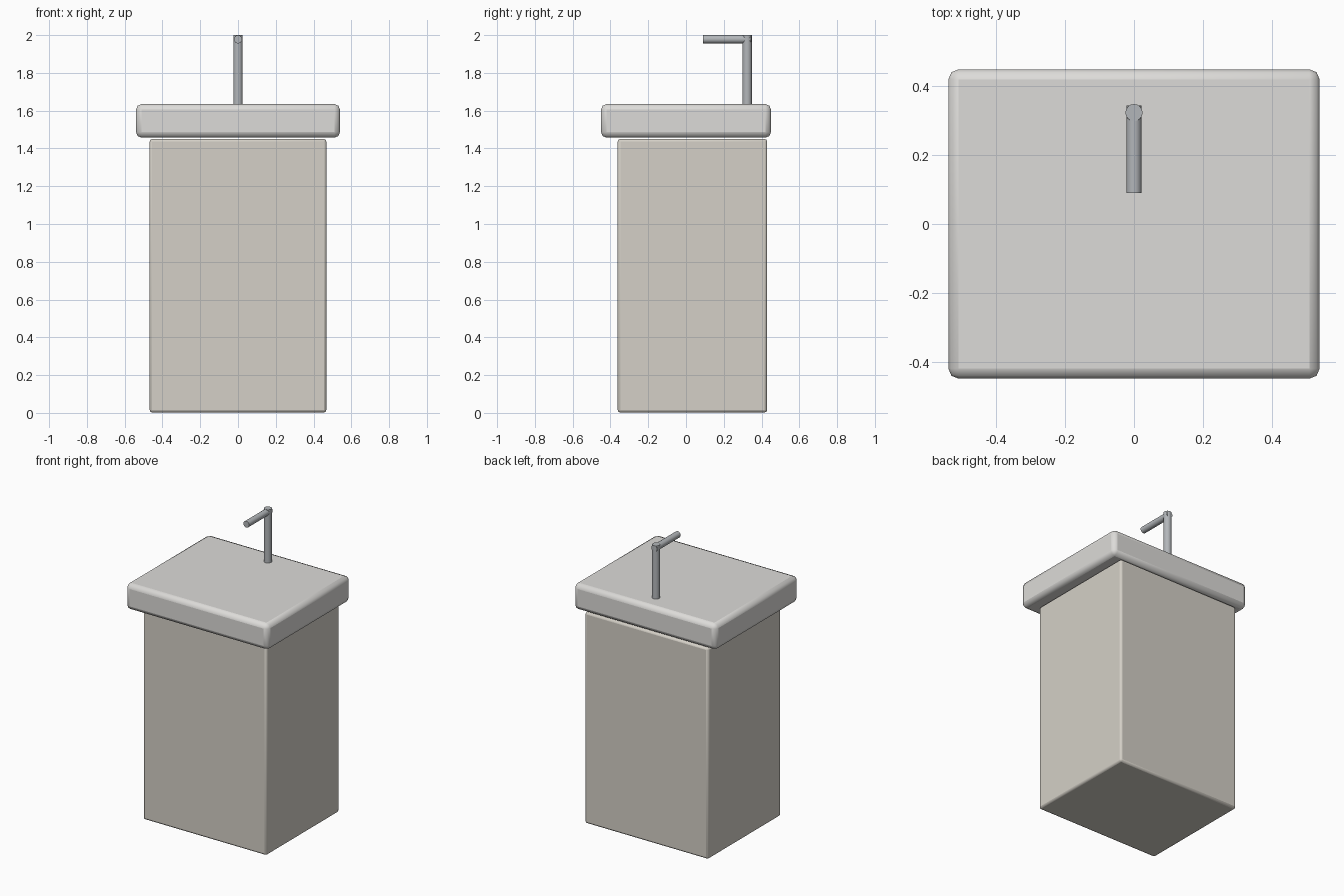
import bpy
from math import pi

if "Cube" in bpy.data.objects:
    bpy.data.objects.remove(bpy.data.objects["Cube"])


def rounded_box(name, x, y, z, bevel):
    """Box from (min, max) ranges with softened edges."""
    bpy.ops.mesh.primitive_cube_add(size=1, location=[sum(r) / 2 for r in (x, y, z)])
    ob = bpy.context.object
    ob.name = name
    ob.scale = [r[1] - r[0] for r in (x, y, z)]
    bpy.ops.object.transform_apply(location=False, rotation=False, scale=True)
    mod = ob.modifiers.new("Bevel", "BEVEL")
    mod.width = bevel
    mod.segments = 2
    bpy.ops.object.shade_smooth_by_angle()
    return ob


def pipe(name, radius, length, location, rotation=(0, 0, 0)):
    bpy.ops.mesh.primitive_cylinder_add(vertices=16, radius=radius, depth=length,
                                        location=location, rotation=rotation)
    ob = bpy.context.object
    ob.name = name
    bpy.ops.object.shade_smooth_by_angle()
    return ob


def paint(ob, name, color):
    mat = bpy.data.materials.new(name)
    mat.diffuse_color = color
    mat.use_nodes = True
    mat.node_tree.nodes["Principled BSDF"].inputs["Base Color"].default_value = mat.diffuse_color
    ob.data.materials.append(mat)


# Cabinet, set slightly back under the basin
cabinet = rounded_box("cabinet", (-0.468, 0.468), (-0.362, 0.43), (0.005, 1.453), 0.014)
paint(cabinet, "warm_grey", (0.66, 0.63, 0.57, 1))
cabinet.location.z -= 0.003

# Overhanging slab basin
basin = rounded_box("basin", (-0.54, 0.54), (-0.45, 0.45), (1.457, 1.635), 0.03)
paint(basin, "ceramic", (0.72, 0.71, 0.69, 1))

# Tap: upright post and forward spout
post = pipe("tap_post", 0.025, 0.38, (0, 0.324, 1.81))
spout = pipe("tap_spout", 0.022, 0.255, (0, 0.2175, 1.978), (pi / 2, 0, 0))
for part in (post, spout):
    paint(part, "metal", (0.45, 0.47, 0.49, 1))
